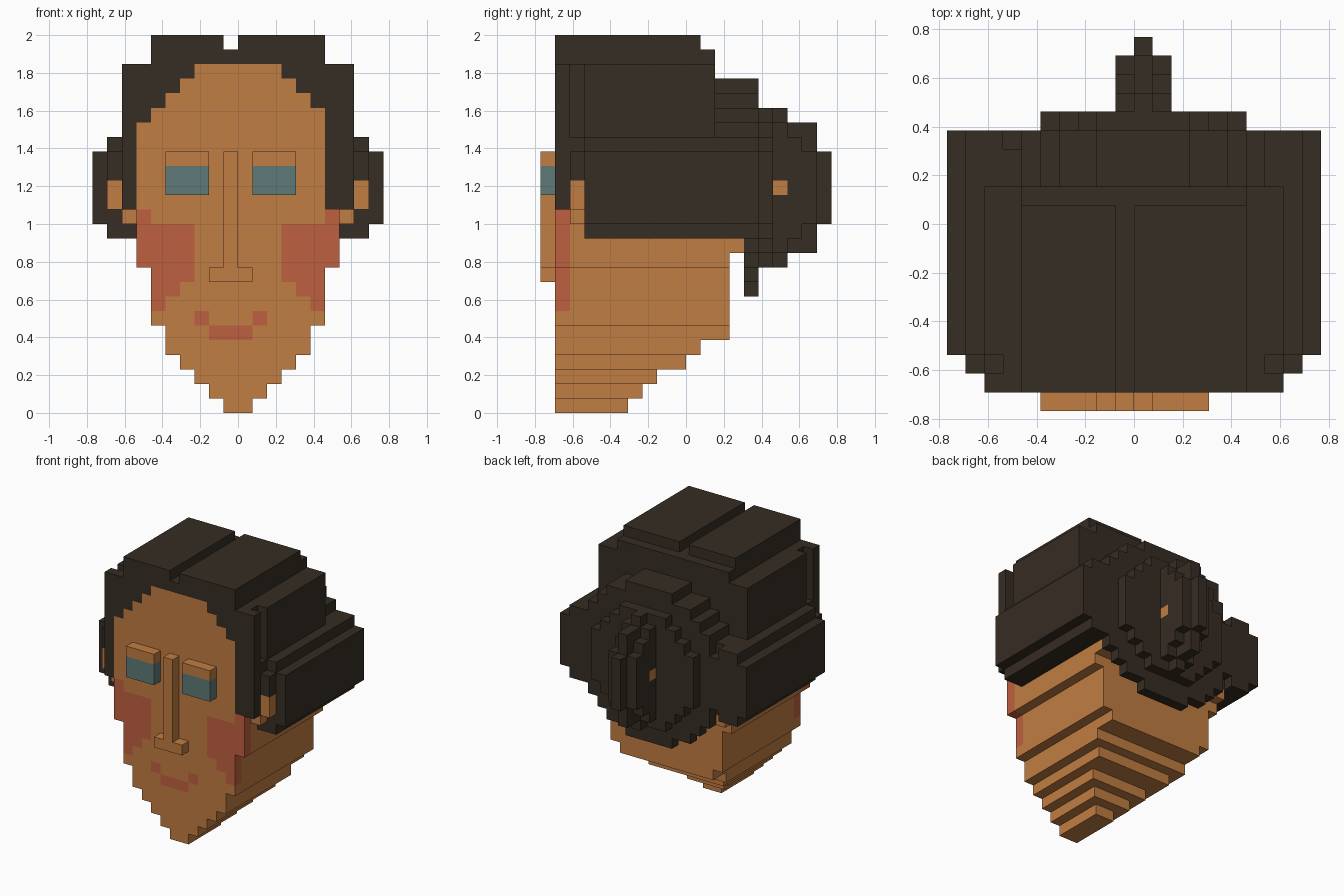
import bpy, bmesh, math
from mathutils import Vector

cube = bpy.data.objects.get("Cube")
if cube:
    bpy.data.objects.remove(cube, do_unlink=True)

UNIT = 1 / 13
COLOURS = {
    "skin": (0.533, 0.205, 0.054),
    "dark_hair": (0.037, 0.026, 0.017),
    "rosy": (0.515, 0.117, 0.051),
    "teal": (0.114, 0.195, 0.188),
}
materials = {}
for name, rgb in COLOURS.items():
    mat = bpy.data.materials.new(name)
    mat.use_nodes = True
    mat.diffuse_color = (*rgb, 1)
    bsdf = mat.node_tree.nodes["Principled BSDF"]
    bsdf.inputs["Base Color"].default_value = (*rgb, 1)
    bsdf.inputs["Roughness"].default_value = 0.9
    materials[name] = mat

# Block cells: (x, y, z) -> (part, colour); later parts replace earlier ones
cells = {}


def box(part, colour, xs, ys, zs):
    for x in range(*xs):
        for y in range(*ys):
            for z in range(*zs):
                cells[x, y, z] = (part, colour)


def pair(part, colour, xs, ys, zs):
    """Box on the left side and its mirror on the right."""
    box(part, colour, xs, ys, zs)
    box(part, colour, (-xs[1], -xs[0]), ys, zs)


# Head: stepped jaw tiers (half width, back, bottom, top)
for half, back, low, high in [(1, -4, 0, 1), (2, -3, 1, 2), (3, -2, 2, 3),
                              (4, 0, 3, 4), (5, 1, 4, 5), (5, 3, 5, 6),
                              (6, 3, 6, 10), (7, 3, 10, 14), (7, 4, 11, 12)]:
    box("head", "skin", (-half, half), (-9, back), (low, high))

# Hair cap, front fringe strip and crown
box("hair_cap", "dark_hair", (-8, 8), (-7, 2), (13, 24))
box("hair_cap", "dark_hair", (-7, 7), (-9, -7), (14, 24))
box("hair_cap", "dark_hair", (-8, 8), (2, 4), (12, 19))
pair("hair_fringe", "dark_hair", (7, 8), (-9, -8), (14, 24))
pair("hair_fringe", "dark_hair", (7, 8), (-8, -7), (16, 19))
box("hair_crown", "dark_hair", (-6, 6), (-9, 2), (24, 25))
box("hair_crown", "dark_hair", (-6, -1), (-9, 1), (25, 26))
box("hair_crown", "dark_hair", (0, 6), (-9, 1), (25, 26))

# Face opening under the hairline
box("face", "skin", (-7, 6), (-9, -7), (14, 20))
for step in range(4):
    half = 6 - step
    box("face", "skin", (-half, half), (-9, -8), (20 + step, 21 + step))

# Side hair and ears
pair("side_hair", "dark_hair", (7, 9), (-7, 5), (12, 19))
pair("side_hair", "dark_hair", (9, 10), (-7, 5), (13, 18))
pair("side_hair", "dark_hair", (8, 9), (-8, -7), (16, 18))
pair("ear", "skin", (8, 9), (-8, -7), (14, 16))
pair("ear", "skin", (7, 8), (-8, -7), (13, 16))

# Bun: two stacked discs, then an upright fin
MID = 15


def disc(radius, ys, lowest):
    for x in range(-8, 9):
        for z in range(lowest, 26):
            if math.hypot(x, z - MID) <= radius:
                box("bun", "dark_hair", (x, x + 1), ys, (z, z + 1))


disc(7.3, (2, 5), 12)
disc(7.3, (4, 5), 8)
disc(5.4, (5, 6), 10)
for x, radius in [(-1, 4.5), (0, 5.7), (1, 4.5)]:
    for y in range(6, 10):
        for z in range(10, 21):
            if math.hypot(y - 4, z - MID) <= radius:
                cells[x, y, z] = ("bun", "dark_hair")
box("bun_gap", "skin", (-1, 2), (6, 7), (MID, MID + 1))

# Cheeks and lips
pair("cheek", "rosy", (6, 7), (-9, -8), (10, 14))
pair("cheek", "rosy", (3, 6), (-9, -8), (9, 13))
pair("cheek", "rosy", (4, 6), (-9, -8), (8, 9))
pair("cheek", "rosy", (5, 6), (-9, -8), (7, 8))
box("lips", "rosy", (-2, 1), (-9, -8), (5, 6))
for x in (-3, 1):
    box("lips", "rosy", (x, x + 1), (-9, -8), (6, 7))

# Eyes with lids, and nose
for x in (-5, 1):
    box("eyes", "teal", (x, x + 3), (-10, -9), (15, 17))
    box("eyes", "skin", (x, x + 3), (-10, -9), (17, 18))
box("nose", "skin", (-1, 0), (-10, -9), (9, 18))
box("nose", "skin", (-2, 1), (-10, -9), (9, 10))

# Make one mesh per part from the exposed cell sides
AXES = [Vector((1, 0, 0)), Vector((0, 1, 0)), Vector((0, 0, 1))]
names = list(COLOURS)
for part in dict.fromkeys(p for p, c in cells.values()):
    bm = bmesh.new()
    for cell, (owner, colour) in cells.items():
        if owner != part:
            continue
        centre = Vector(cell) + Vector((0.5, 0.5, 0.5))
        for i in range(3):
            for sign in (-1, 1):
                n = AXES[i] * sign
                if tuple(int(a + b) for a, b in zip(cell, n)) in cells:
                    continue
                u = AXES[(i + 1) % 3] / 2
                v = AXES[(i + 2) % 3] / 2 * sign
                mid = centre + n / 2
                corners = (mid - u - v, mid + u - v, mid + u + v, mid - u + v)
                face = bm.faces.new([bm.verts.new(p * UNIT) for p in corners])
                face.material_index = names.index(colour)
    bmesh.ops.remove_doubles(bm, verts=bm.verts[:], dist=0.001)
    bmesh.ops.dissolve_limit(bm, angle_limit=0.02, verts=bm.verts[:],
                             edges=bm.edges[:], delimit={"MATERIAL"})
    mesh = bpy.data.meshes.new(part)
    bm.to_mesh(mesh)
    bm.free()
    for name in names:
        mesh.materials.append(materials[name])
    bpy.context.collection.objects.link(bpy.data.objects.new(part, mesh))
